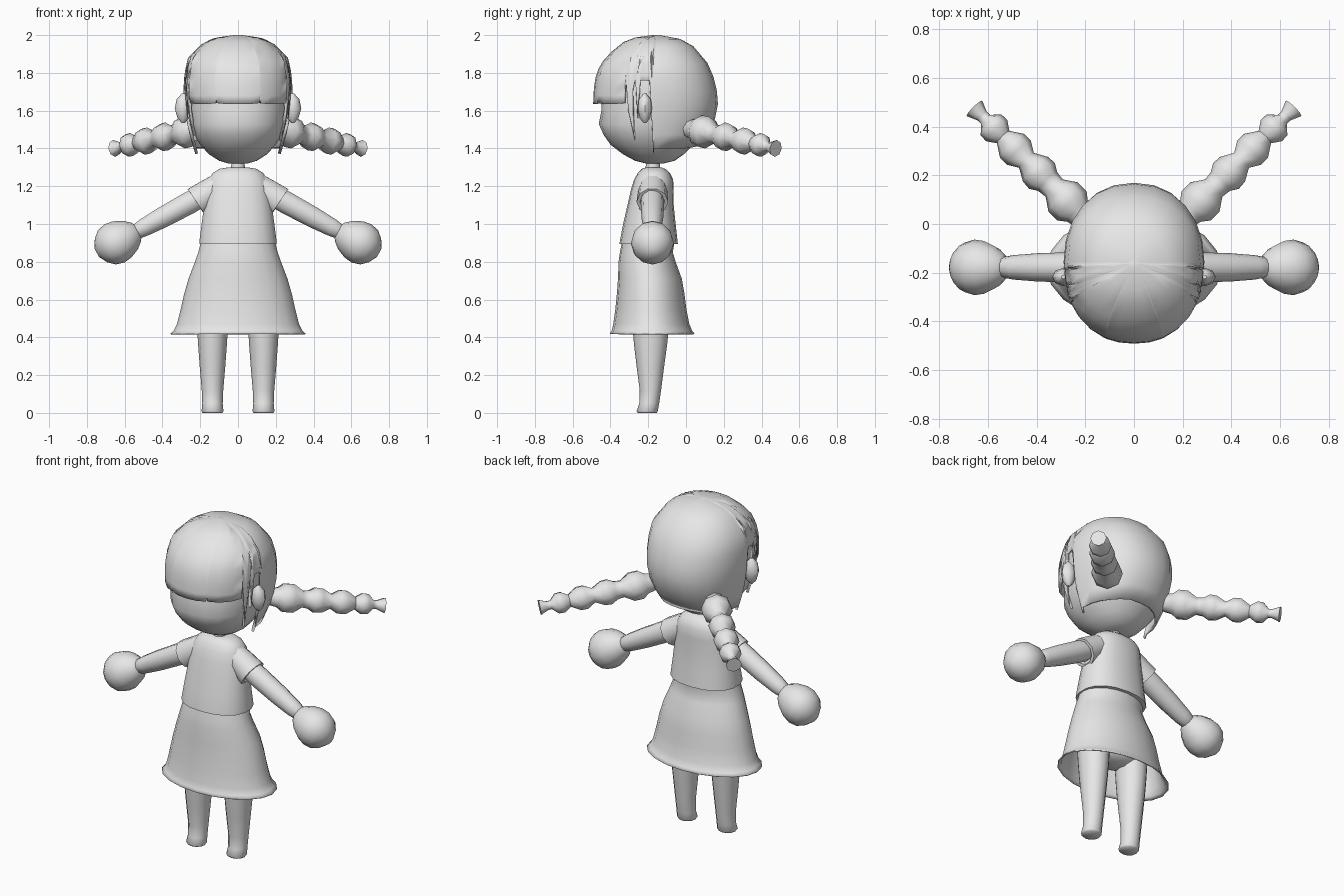
import bpy, bmesh, math
from mathutils import Vector

clay = bpy.data.materials.new("plain_grey")
clay.diffuse_color = (0.8, 0.8, 0.8, 1)


def loft(name, rings, cap_start=True, cap_end=True, angle=45, mirror=False, thickness=0):
    """Skin a list of equal-length point loops."""
    bm = bmesh.new()
    loops = [[bm.verts.new(p) for p in ring] for ring in rings]
    n = len(loops[0])
    for a, b in zip(loops, loops[1:]):
        for j in range(n):
            k = (j + 1) % n
            bm.faces.new((a[j], a[k], b[k], b[j]))
    if cap_start:
        bm.faces.new(loops[0][::-1])
    if cap_end:
        bm.faces.new(loops[-1])
    if cap_start and cap_end:
        bmesh.ops.recalc_face_normals(bm, faces=bm.faces[:])
    me = bpy.data.meshes.new(name)
    bm.to_mesh(me)
    bm.free()
    me.materials.append(clay)
    for p in me.polygons:
        p.use_smooth = True
    me.set_sharp_from_angle(angle=math.radians(angle))
    ob = bpy.data.objects.new(name, me)
    bpy.context.collection.objects.link(ob)
    if thickness:
        s = ob.modifiers.new("thickness", "SOLIDIFY")
        s.thickness, s.offset = thickness, -1
    if mirror:
        ob.modifiers.new("mirror", "MIRROR").use_clip = False
    return ob


def oval(phi, z, w, yf, yb, power=2.0):
    """Point on a horizontal superellipse; phi = 0 faces the front."""
    f = lambda v: math.copysign(abs(v) ** (2 / power), v)
    return Vector((w * f(math.sin(phi)), (yf + yb) / 2 - (yb - yf) / 2 * f(math.cos(phi)), z))


def stack(name, rows, n=16, power=2.0, x=0, **kw):
    """Loft of horizontal ovals, rows = (z, half width, front y, back y)."""
    rings = [[oval(2 * math.pi * j / n, *r, power) + Vector((x, 0, 0)) for j in range(n)]
             for r in rows]
    return loft(name, rings, **kw)


def tube(name, start, end, profile, n=10, **kw):
    """Round part along a line, profile = (fraction, radius)."""
    a, b = Vector(start), Vector(end)
    d = (b - a).normalized()
    u = d.cross(Vector((0, 0, 1))).normalized()
    v = d.cross(u)
    rings = [[a.lerp(b, t) + r * (u * math.cos(q) + v * math.sin(q))
              for q in (2 * math.pi * j / n for j in range(n))] for t, r in profile]
    return loft(name, rings, mirror=True, **kw)


def sample(rows, z):
    """Interpolate a profile at height z."""
    for a, b in zip(rows, rows[1:]):
        if a[0] <= z <= b[0]:
            t = (z - a[0]) / (b[0] - a[0])
            return [p + (q - p) * t for p, q in zip(a, b)]
    return rows[-1]


# Head
stack("head", [(1.32, .05, -.21, -.12), (1.335, .10, -.27, -.06), (1.37, .155, -.335, -.01),
               (1.42, .20, -.40, .04), (1.47, .235, -.435, .08), (1.53, .255, -.462, .12),
               (1.60, .265, -.448, .145), (1.70, .27, -.45, .14), (1.80, .26, -.44, .11),
               (1.88, .235, -.40, .07), (1.95, .16, -.31, 0), (1.97, .05, -.2, -.1)],
      n=20, power=2.2)

# Hair shell: straight fringe, pointed side locks and a low back
hair = [(1.35, .22, -.36, .03), (1.40, .235, -.40, .055), (1.48, .258, -.45, .115),
        (1.56, .275, -.482, .155), (1.64, .285, -.492, .17), (1.72, .29, -.488, .162),
        (1.80, .283, -.475, .14), (1.88, .265, -.43, .10), (1.96, .185, -.34, .02),
        (1.987, .12, -.27, -.05), (2.0, .02, -.18, -.14)]
edge = [(0, 1.635), (11, 1.635), (21, 1.64), (22, 1.665), (23, 1.64), (36, 1.635), (50, 1.635),
        (62, 1.64), (63, 1.77), (66, 1.60), (69, 1.44), (71, 1.70), (73, 1.77), (75, 1.56),
        (78, 1.76), (86, 1.76), (88, 1.52), (89, 1.37), (91, 1.40), (105, 1.40), (120, 1.40),
        (135, 1.40), (150, 1.405), (165, 1.41), (180, 1.41)]
edge += [(360 - a, z) for a, z in edge[-2:0:-1]]
levels = [0, .12, .25, .38, .5, .62, .75, .9, .965, 1]
rings = []
for t in levels:
    ring = []
    for deg, low in edge:
        z = low + (2.0 - low) * t
        ring.append(oval(math.radians(deg), *sample(hair, z), 2.2))
    rings.append(ring)
loft("hair", rings, cap_start=False, angle=50, thickness=0.015)

# Ears
stack("ear", [(1.535, .008, -.225, -.21), (1.56, .03, -.245, -.19), (1.61, .045, -.255, -.18),
              (1.66, .035, -.25, -.185), (1.69, .008, -.225, -.21)], n=8, x=.29, mirror=True)

# Pigtails: beaded braids with a tied, flared tip
tube("pigtail", (.20, .02, 1.505), (.655, .475, 1.40),
     [(0, .05), (.07, .06), (.12, .085), (.20, .085), (.28, .05), (.34, .055), (.39, .075),
      (.45, .072), (.53, .043), (.60, .07), (.66, .07), (.74, .036), (.80, .062), (.85, .06),
      (.90, .026), (.93, .026), (1, .045)], n=8, angle=60)

# Neck
stack("neck", [(1.27, .04, -.215, -.135), (1.37, .034, -.21, -.14)], n=10)

# Shirt and sleeves
stack("shirt", [(.893, .196, -.34, -.055), (.893, .208, -.352, -.043), (.91, .207, -.35, -.045),
                (1.0, .195, -.333, -.055), (1.1, .182, -.31, -.065), (1.18, .17, -.292, -.065),
                (1.235, .158, -.275, -.068), (1.27, .135, -.255, -.085),
                (1.292, .10, -.235, -.11), (1.30, .05, -.21, -.13)], n=18, power=2.3, angle=60)
tube("sleeve", (.08, -.175, 1.213), (.222, -.178, 1.118),
     [(0, .07), (.5, .078), (1, .084), (1, .066), (.9, .06)], n=10, angle=50)

# Arms and mitten hands
tube("arm", (.16, -.178, 1.165), (.555, -.178, .95),
     [(0, .058), (.25, .062), (.6, .058), (.85, .05), (.96, .042), (1, .03)], n=10, angle=60)
tube("hand", (.525, -.178, .965), (.748, -.178, .848),
     [(0, .03), (.06, .055), (.2, .085), (.4, .108), (.58, .114), (.76, .102), (.9, .07),
      (1, .025)], n=12, angle=60)

# Skirt, open underneath
stack("skirt", [(.42, .358, -.403, .045), (.435, .34, -.393, .032), (.47, .323, -.385, .018),
                (.55, .303, -.374, .002), (.63, .285, -.366, -.008), (.71, .262, -.36, -.022),
                (.80, .228, -.357, -.055), (.85, .21, -.35, -.07), (.91, .195, -.338, -.06)],
      n=20, cap_start=False, angle=60, thickness=0.006)

# Legs and hips
stack("leg", [(0, .052, -.255, -.155), (.008, .058, -.262, -.15), (.05, .054, -.247, -.142),
              (.12, .057, -.245, -.132), (.25, .068, -.262, -.115), (.36, .076, -.275, -.10),
              (.44, .081, -.282, -.092), (.56, .088, -.29, -.085)], n=12, x=.135,
      mirror=True, angle=60)
stack("hips", [(.49, .08, -.24, -.13), (.52, .16, -.285, -.09), (.60, .215, -.30, -.075),
               (.72, .20, -.30, -.08)], n=14, angle=60)
